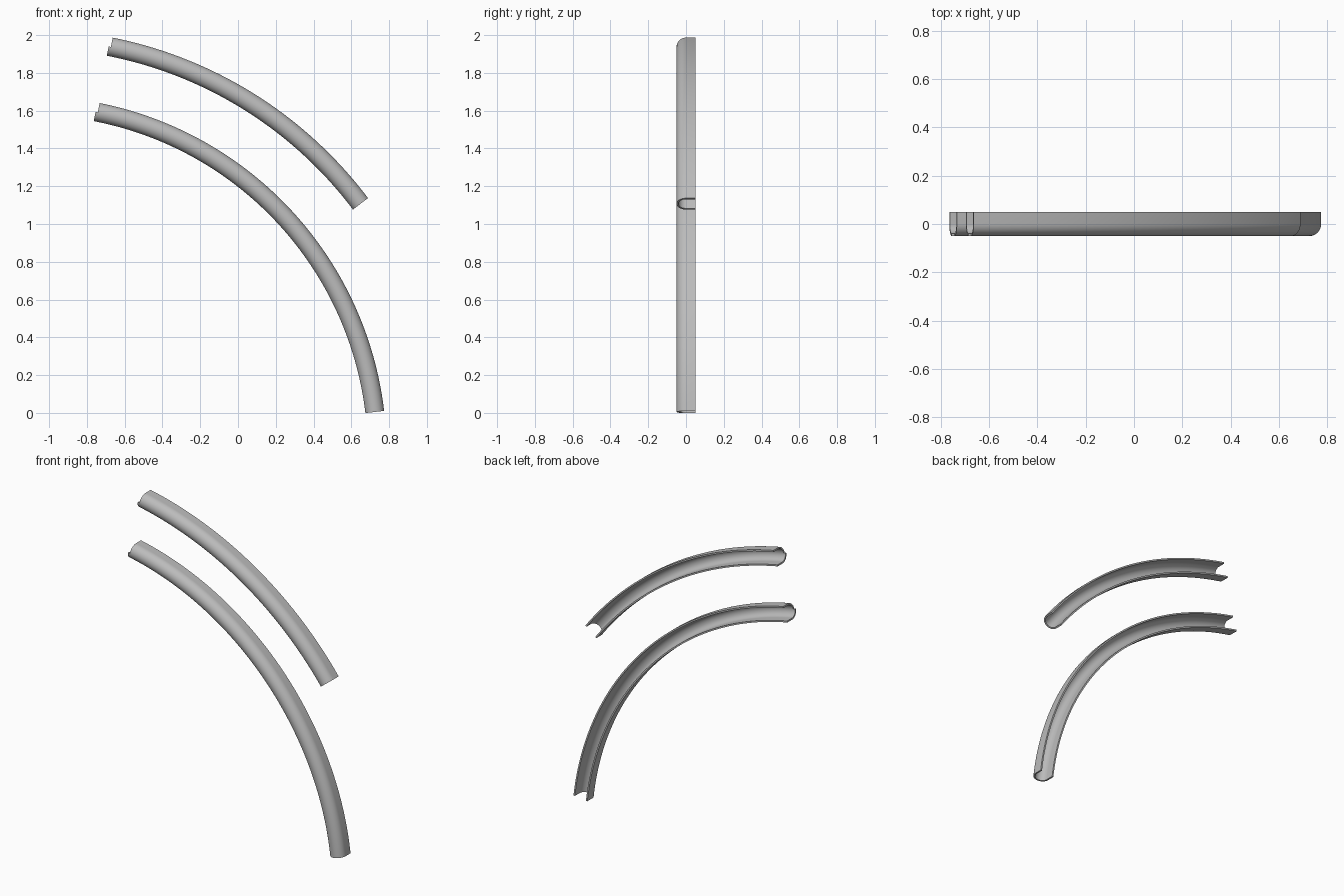
import bpy, bmesh
from math import sin, cos, pi, radians

cube = bpy.data.objects.get("Cube")
if cube:
    bpy.data.objects.remove(cube)

grey = bpy.data.materials.new("plain grey")
GREY = (0.5, 0.5, 0.5, 1)
grey.diffuse_color = GREY
grey.use_nodes = True
grey.node_tree.nodes["Principled BSDF"].inputs["Base Color"].default_value = GREY

CENTRE_X, CENTRE_Z = -1.103, -0.213
HALF, WALL = 0.05, 0.01


def channel_section(start, end, steps):
    """Closed U section as (radial offset, y); the round bottom faces the front."""
    def wall(r):
        arc = [start + (end - start) * i / steps for i in range(steps + 1)]
        pts = [(r * cos(a), -r * sin(a)) for a in arc]
        if start == 0:
            pts.insert(0, (r, HALF))
        if end == pi:
            pts.append((-r, HALF))
        return pts
    return wall(HALF) + wall(HALF - WALL)[::-1]


def sweep(name, section, radius, a0, a1, steps):
    """Carry the section round the common centre from angle a0 to a1."""
    bm = bmesh.new()
    rings = []
    for i in range(steps + 1):
        a = a0 + (a1 - a0) * i / steps
        rings.append([bm.verts.new((CENTRE_X + (radius + r) * cos(a), y,
                                    CENTRE_Z + (radius + r) * sin(a)))
                      for r, y in section])
    n = len(section)
    for p, q in zip(rings, rings[1:]):
        for j in range(n):
            k = (j + 1) % n
            bm.faces.new((p[j], p[k], q[k], q[j]))
    # End caps, built as a strip between outer and inner wall
    for ring in (rings[0], rings[-1]):
        for j in range(n // 2 - 1):
            bm.faces.new((ring[j], ring[j + 1], ring[n - 2 - j], ring[n - 1 - j]))
    bmesh.ops.recalc_face_normals(bm, faces=bm.faces)
    mesh = bpy.data.meshes.new(name)
    bm.to_mesh(mesh)
    bm.free()
    mesh.materials.append(grey)
    obj = bpy.data.objects.new(name, mesh)
    bpy.context.collection.objects.link(obj)
    bpy.ops.object.select_all(action="DESELECT")
    obj.select_set(True)
    bpy.context.view_layer.objects.active = obj
    bpy.ops.object.shade_smooth_by_angle(angle=radians(30))


# Two concentric channels, each with a short overlapping lip on its inner half
for name, radius, low in (("lower_channel", 1.84, 6.8), ("upper_channel", 2.193, 37)):
    a0, a1 = radians(low), radians(78.7)
    sweep(name, channel_section(0, pi, 24), radius, a0, a1, 72)
    sweep(name + "_lip", channel_section(pi / 2, pi, 12), radius, a1, a1 + 0.012 / radius, 1)
